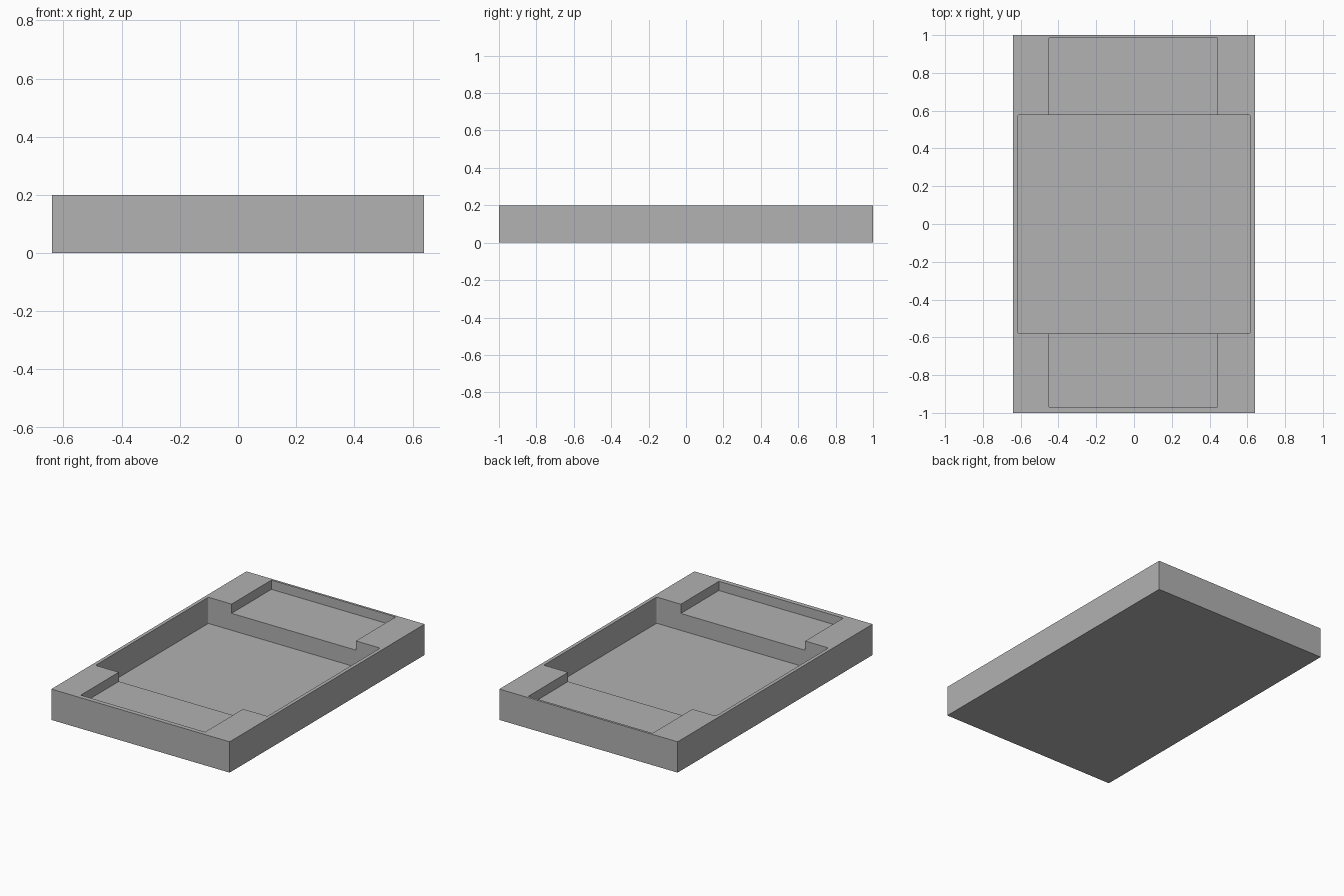
import bpy
import bmesh
from mathutils import Vector

default = bpy.data.objects.get("Cube")
if default:
    bpy.data.objects.remove(default, do_unlink=True)


def make_box(name, low, high, corner=0.0):
    """Box between two corners, with optional rounded upright edges."""
    low, high = Vector(low), Vector(high)
    bm = bmesh.new()
    bmesh.ops.create_cube(bm, size=1)
    for v in bm.verts:
        v.co = (low + high) / 2 + v.co * (high - low)
    if corner:
        upright = [e for e in bm.edges
                   if abs(e.verts[0].co.z - e.verts[1].co.z) > 0.01]
        bmesh.ops.bevel(bm, geom=upright, offset=corner, segments=3,
                        profile=0.5, affect='EDGES')
    mesh = bpy.data.meshes.new(name)
    bm.to_mesh(mesh)
    bm.free()
    obj = bpy.data.objects.new(name, mesh)
    bpy.context.collection.objects.link(obj)
    return obj


def carve(target, cutter):
    """Subtract the cutter, keep the result and discard the cutter."""
    cutter.hide_render = True
    mod = target.modifiers.new(cutter.name, 'BOOLEAN')
    mod.operation = 'DIFFERENCE'
    mod.solver = 'EXACT'
    mod.object = cutter
    bpy.context.view_layer.objects.active = target
    bpy.ops.object.modifier_apply(modifier=mod.name)
    bpy.data.objects.remove(cutter, do_unlink=True)


HEIGHT = 0.2
ABOVE = 0.3

# Solid block
tray = make_box("tray", (-0.64, -1, 0), (0.64, 1, HEIGHT))

# Shallow lengthwise recess, forming a shelf at each end
carve(tray, make_box("shelf_recess", (-0.45, -0.97, 0.14), (0.443, 0.985, ABOVE)))

# Deep central pocket with slightly rounded corners
carve(tray, make_box("deep_pocket", (-0.617, -0.58, 0.03), (0.617, 0.577, ABOVE), 0.01))

# Plain grey material
grey = bpy.data.materials.new("plain_grey")
grey.use_nodes = True
colour = (0.445, 0.445, 0.445, 1)
grey.diffuse_color = colour
grey.node_tree.nodes["Principled BSDF"].inputs["Base Color"].default_value = colour
tray.data.materials.clear()
tray.data.materials.append(grey)
for face in tray.data.polygons:
    face.material_index = 0
